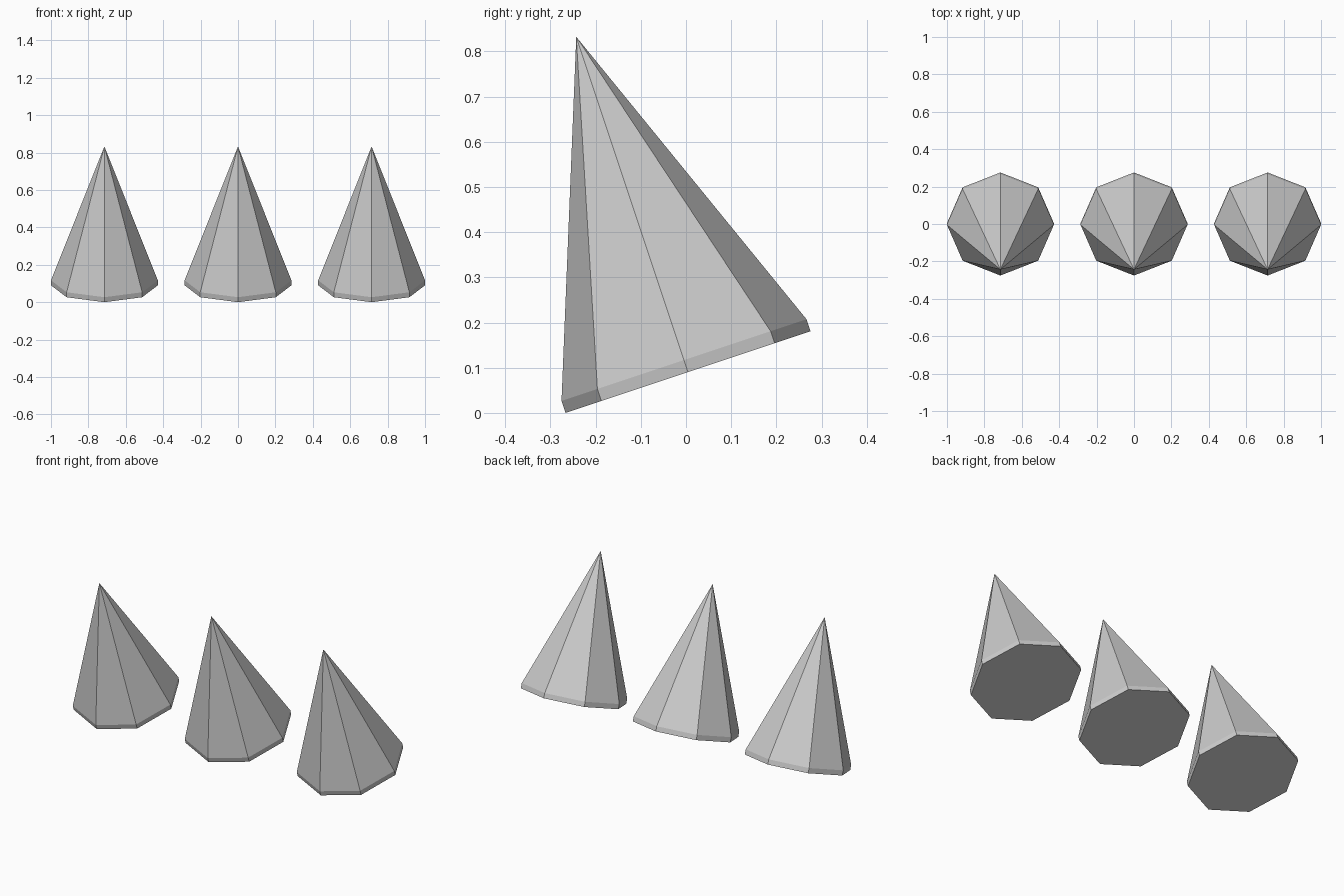
import bpy, bmesh
from mathutils import Matrix
from math import atan2

if "Cube" in bpy.data.objects:
    bpy.data.objects.remove(bpy.data.objects["Cube"])

RADIUS = 0.2857      # octagon corner radius
RIM = 0.028          # height of the straight band at the base
HEIGHT = 0.782       # base to tip along the axis
TILT = atan2(1, 3)   # lean towards the front
SPACING = 0.7143


def spike(name, x):
    bm = bmesh.new()
    # short octagonal band standing on z = 0
    bmesh.ops.create_cone(bm, cap_ends=True, cap_tris=False, segments=8,
                          radius1=RADIUS, radius2=RADIUS, depth=RIM,
                          matrix=Matrix.Translation((0, 0, RIM / 2)))
    # top cap drawn up to a point
    bm.faces.ensure_lookup_table()
    top = max(bm.faces, key=lambda f: f.calc_center_median().z)
    tip = bmesh.ops.poke(bm, faces=[top])["verts"][0]
    tip.co = (0, 0, HEIGHT)
    # lean forward, then rest the lowest corner on the ground
    bmesh.ops.rotate(bm, verts=bm.verts, matrix=Matrix.Rotation(TILT, 3, 'X'))
    low = min(v.co.z for v in bm.verts)
    ys = [v.co.y for v in bm.verts]
    bmesh.ops.translate(bm, verts=bm.verts,
                        vec=(0, -(min(ys) + max(ys)) / 2, -low))
    bmesh.ops.recalc_face_normals(bm, faces=bm.faces)
    mesh = bpy.data.meshes.new(name)
    bm.to_mesh(mesh)
    bm.free()
    obj = bpy.data.objects.new(name, mesh)
    obj.location.x = x
    bpy.context.collection.objects.link(obj)


# row of three identical spikes
for label, i in (("left", -1), ("middle", 0), ("right", 1)):
    spike("spike_" + label, i * SPACING)
